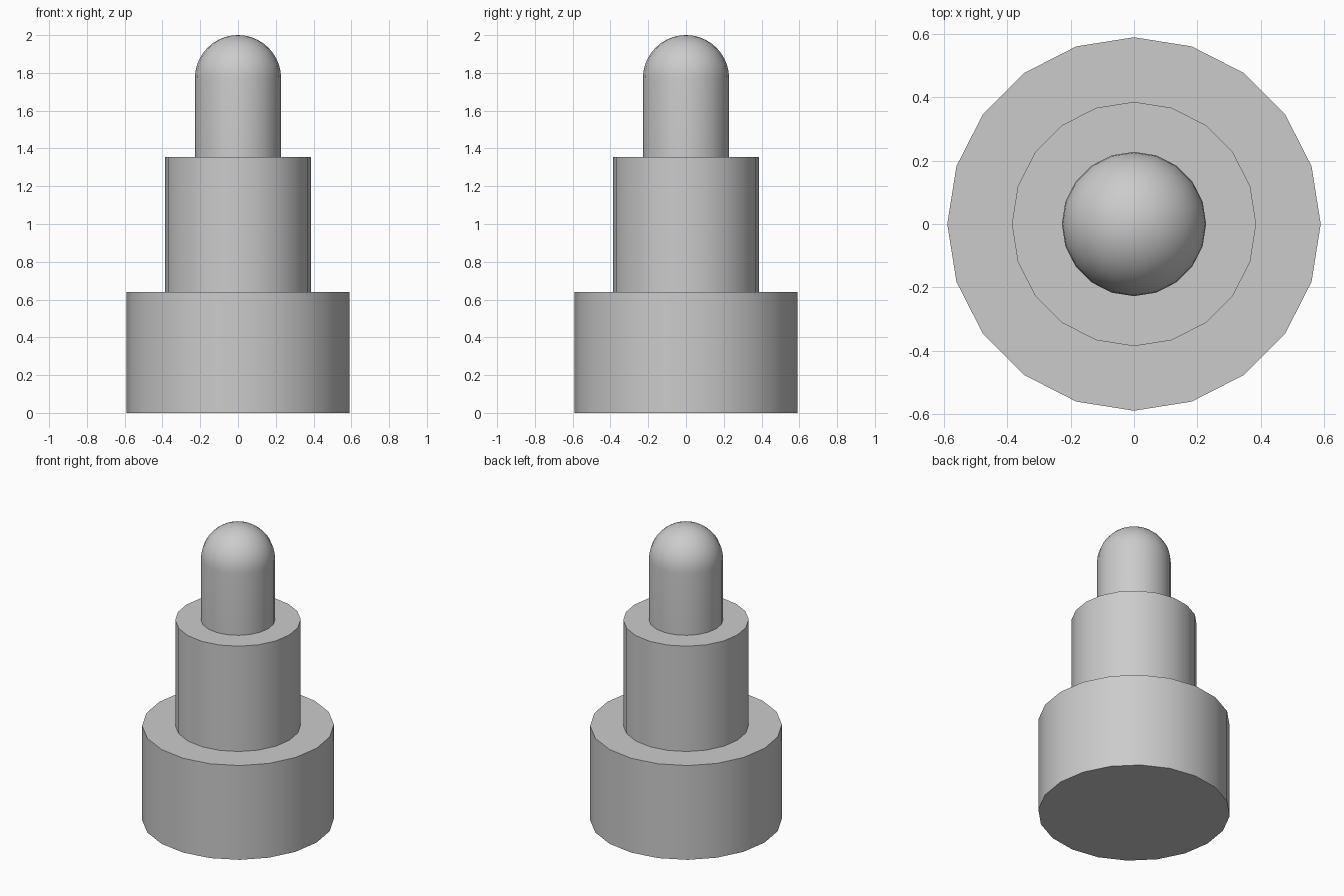
import bpy, bmesh, math

if "Cube" in bpy.data.objects:
    bpy.data.objects.remove(bpy.data.objects["Cube"])

SIDES = 20


def lathe(name, profile):
    """Revolve an (r, z) profile around z; the ends are closed by a cap or a pole."""
    bm = bmesh.new()
    rings = []
    for r, z in profile:
        if r < 1e-6:
            rings.append([bm.verts.new((0, 0, z))] * SIDES)
        else:
            rings.append([bm.verts.new((r * math.cos(a), r * math.sin(a), z))
                          for a in (math.tau * i / SIDES for i in range(SIDES))])
    for low, high in zip(rings, rings[1:]):
        for i in range(SIDES):
            j = (i + 1) % SIDES
            quad = [low[i], low[j], high[j], high[i]]
            bm.faces.new(list(dict.fromkeys(quad)))
    bm.faces.new(rings[0][::-1])
    if profile[-1][0] > 1e-6:
        bm.faces.new(rings[-1])
    mesh = bpy.data.meshes.new(name)
    bm.to_mesh(mesh)
    bm.free()
    obj = bpy.data.objects.new(name, mesh)
    bpy.context.collection.objects.link(obj)
    bpy.context.view_layer.objects.active = obj
    obj.select_set(True)
    bpy.ops.object.shade_smooth_by_angle(angle=math.radians(35))
    obj.select_set(False)
    return obj


# Wide base and middle tier
lathe("base_tier", [(0.59, 0), (0.59, 0.64)])
lathe("middle_tier", [(0.386, 0.64), (0.386, 1.355)])

# Round-topped peg
R, STEPS = 0.228, 10
dome = [(R * math.cos(t), 2 - R + R * math.sin(t))
        for t in (math.pi / 2 * k / STEPS for k in range(STEPS + 1))]
lathe("domed_peg", [(R, 1.355)] + dome)
